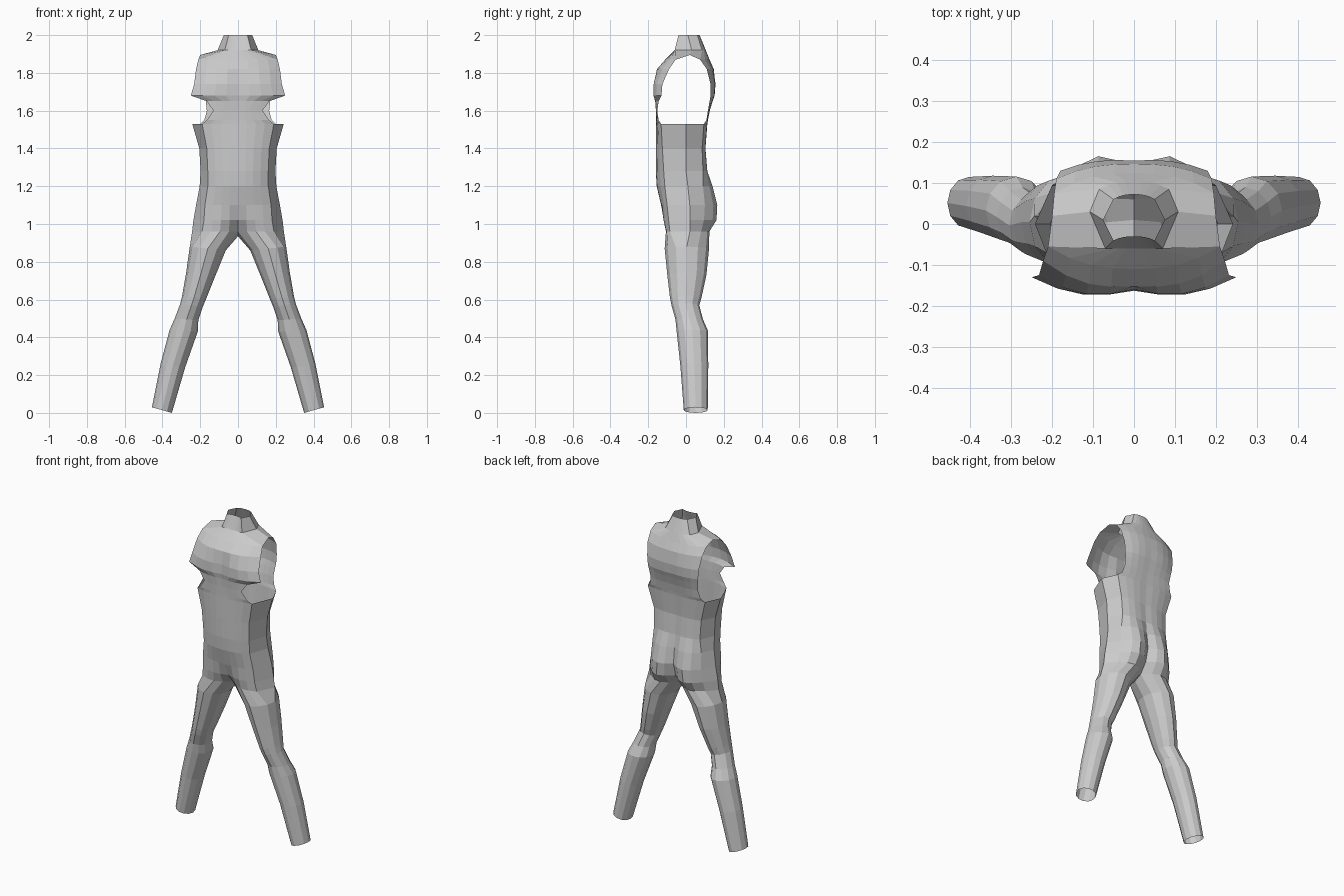
import bpy, bmesh, math

# Torso half-sections: z, front centre y, front bulge, front edge x,y, side x,y, back edge x,y, back bulge, back centre y
UPPER = [
    (2.00, -.030, 0, .050, -.040, .075, .01, .050, .060, 0, .072),
    (1.92, -.060, 0, .070, -.060, .108, .03, .085, .085, 0, .105),
    (1.87, -.110, 0, .210, -.055, .200, .02, .195, .075, 0, .125),
    (1.82, -.152, .005, .222, -.090, .2, 0, .190, .110, 0, .147),
    (1.74, -.160, .017, .232, -.125, .2, 0, .180, .130, .003, .155),
    (1.68, -.163, .015, .250, -.130, .2, 0, .175, .130, .003, .150),
    (1.65, -.160, .005, .165, -.145, .2, 0, .170, .125, .002, .140),
    (1.60, -.158, .002, .130, -.152, .2, 0, .165, .116, .002, .125),
    (1.55, -.158, 0, .165, -.145, .2, 0, .178, .108, .002, .115),
]
LOWER = [
    (1.53, -.158, 0, .190, -.132, .242, 0, .200, .095, .002, .112),
    (1.40, -.160, 0, .165, -.125, .205, 0, .165, .085, .005, .100),
    (1.28, -.160, 0, .160, -.118, .198, 0, .160, .090, .008, .108),
    (1.20, -.155, 0, .160, -.112, .203, .01, .170, .090, .030, .115),
    (1.10, -.132, 0, .175, -.100, .222, .02, .175, .100, .045, .125),
    (1.02, -.100, .02, .180, -.092, .236, .02, .185, .095, .058, .105),
    (0.96, -.050, .05, .190, -.085, .243, .02, .190, .080, .060, .060),
]
# Leg sections: inner z, outer z, inner x, outer x, front y, back y
LEG = [
    (.86, .88, .065, .255, -.113, .122),
    (.72, .74, .122, .275, -.099, .108),
    (.60, .62, .170, .296, -.085, .082),
    (.56, .58, .187, .305, -.077, .070),
    (.49, .50, .210, .335, -.056, .090),
    (.43, .44, .213, .362, -.050, .116),
    (.24, .26, .280, .410, -.030, .118),
    (.00, .03, .350, .456, -.012, .115),
]
N = 12  # columns: 0-4 front, 5 side, 6-10 back, 11 inner leg


def torso_ring(z, yf, fb, xf, yfe, xs, ys, xb, ybe, bb, yb):
    def arc(x, y0, y1, bulge, t):
        return (x * t, y0 + (y1 - y0) * t ** 2.5 + bulge * math.sin(math.pi * t), z)
    front = [arc(xf, yf, yfe, -fb, i / 4) for i in range(5)]
    back = [arc(xb, yb, ybe, bb, 1 - i / 4) for i in range(5)]
    return front + [(xs, ys, z)] + back + [(0, .01, z - .025)]


def leg_ring(zi, zo, xi, xo, yf, yb):
    ring = []
    for k in range(N):
        a = math.radians((k - 5) * 30)
        c, s = math.cos(a), math.sin(a)
        ring.append(((xi + xo) / 2 + (xo - xi) / 2 * c,
                     (yf + yb) / 2 + (yb - yf) / 2 * s,
                     (zi + zo) / 2 + (zo - zi) / 2 * c))
    return ring


rings = [torso_ring(*r) for r in UPPER + LOWER]
x, y, z = rings[2][5]
rings[2][5] = (x, y, z + .025)          # raised shoulder point
torso_count = len(rings)
rings += [leg_ring(*r) for r in LEG]

# Skin the half body, leaving the arm opening, neck and ankles open
bm = bmesh.new()
rows = [[bm.verts.new(p) for p in ring] for ring in rings]
for r in range(len(rows) - 1):
    in_leg = r >= torso_count - 1
    arm_open = 2 <= r < len(UPPER)
    for k in range(N if in_leg else N - 2):
        if arm_open and k in (4, 5):
            continue
        j = (k + 1) % N
        bm.faces.new((rows[r][k], rows[r + 1][k], rows[r + 1][j], rows[r][j]))
bmesh.ops.delete(bm, geom=[v for v in bm.verts if not v.link_faces], context='VERTS')
bmesh.ops.recalc_face_normals(bm, faces=bm.faces)

# Make sure the skin faces outward
bm.normal_update()
if sum(f.normal.x * f.calc_area() for f in bm.faces if f.calc_center_median().z > 1) < 0:
    bmesh.ops.reverse_faces(bm, faces=bm.faces)

mesh = bpy.data.meshes.new("body")
bm.to_mesh(mesh)
bm.free()
body = bpy.data.objects.new("body", mesh)
bpy.context.collection.objects.link(body)
mirror = body.modifiers.new("mirror", 'MIRROR')
mirror.use_clip = True
mirror.merge_threshold = .001
